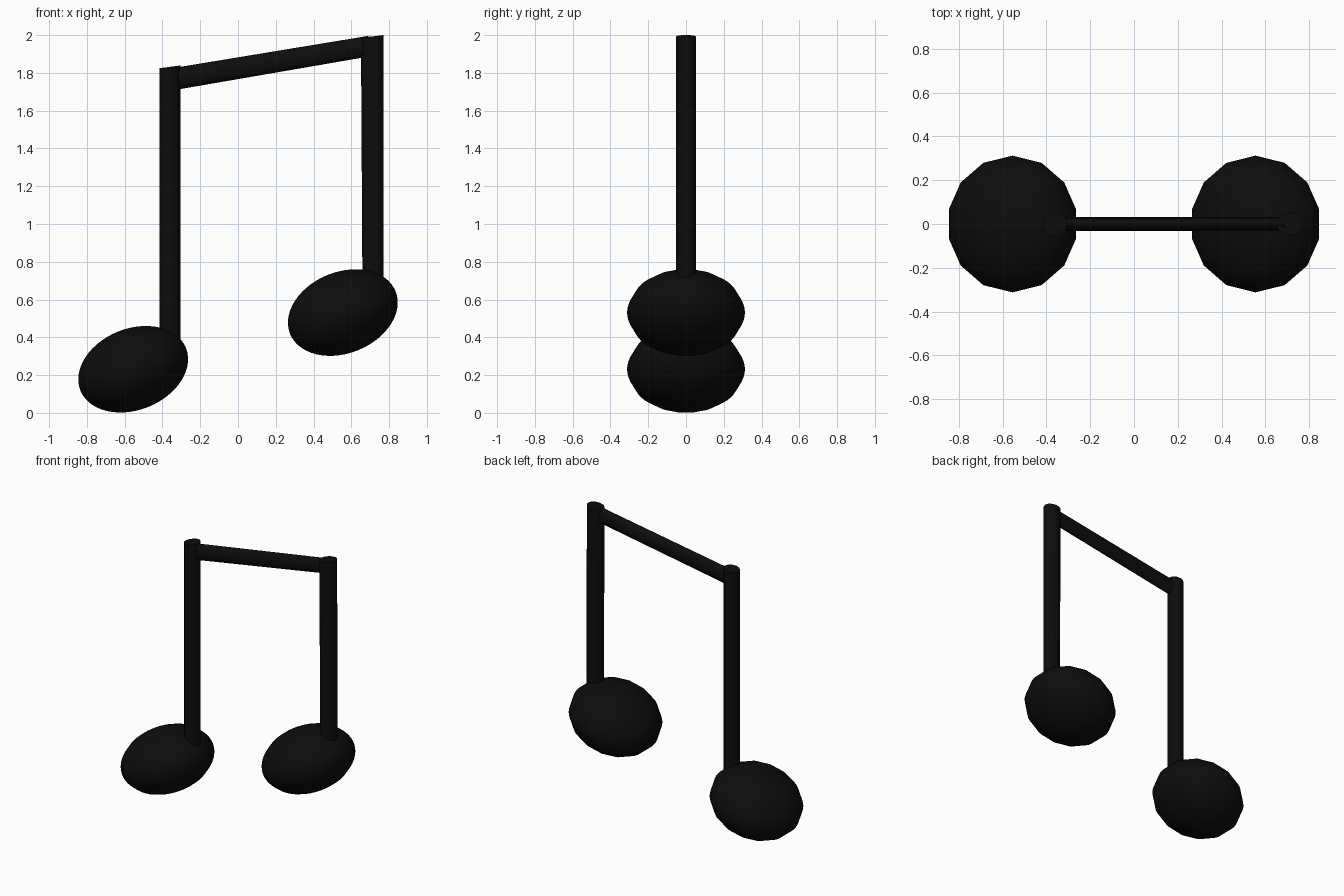
import bpy, bmesh
from math import radians, cos, sin, pi

if "Cube" in bpy.data.objects:
    bpy.data.objects.remove(bpy.data.objects["Cube"])

black = bpy.data.materials.new("black")
black.diffuse_color = (0.004, 0.004, 0.004, 1)
black.use_nodes = True
black.node_tree.nodes["Principled BSDF"].inputs["Base Color"].default_value = black.diffuse_color


def tube(name, ring_a, ring_b):
    """Closed tube between two rings of equal length."""
    bm = bmesh.new()
    a = [bm.verts.new(p) for p in ring_a]
    b = [bm.verts.new(p) for p in ring_b]
    n = len(a)
    for i in range(n):
        j = (i + 1) % n
        bm.faces.new((a[i], a[j], b[j], b[i]))
    bm.faces.new(a[::-1])
    bm.faces.new(b)
    bmesh.ops.recalc_face_normals(bm, faces=bm.faces)
    mesh = bpy.data.meshes.new(name)
    bm.to_mesh(mesh)
    bm.free()
    ob = bpy.data.objects.new(name, mesh)
    bpy.context.collection.objects.link(ob)
    finish(ob)


def finish(ob):
    ob.data.materials.append(black)
    bpy.ops.object.select_all(action='DESELECT')
    ob.select_set(True)
    bpy.context.view_layer.objects.active = ob
    bpy.ops.object.shade_smooth_by_angle(angle=radians(40))


def ring_flat(x, z, rx, ry, slope=0.0, n=12):
    pts = []
    for i in range(n):
        t = 2 * pi * i / n
        dx = rx * cos(t)
        pts.append((x + dx, ry * sin(t), z + slope * dx))
    return pts


def ring_upright(x, z, ry, rz, n=12):
    return [(x, ry * sin(2 * pi * i / n), z + rz * cos(2 * pi * i / n)) for i in range(n)]


# Tilted oval note heads, 14 sided around their short axis
for side, x, z in (("left", -0.555, 0.231), ("right", 0.555, 0.531)):
    bpy.ops.mesh.primitive_uv_sphere_add(segments=14, ring_count=28, radius=1,
                                         location=(x, 0, z),
                                         rotation=(0, radians(-22), 0))
    head = bpy.context.object
    head.name = side + "_note_head"
    head.scale = (0.309, 0.312, 0.215)
    finish(head)

# Stems with slanted tops
tube("left_stem", ring_flat(-0.36, 0.32, 0.055, 0.053),
     ring_flat(-0.36, 1.832, 0.055, 0.053, 0.13))
tube("right_stem", ring_flat(0.715, 0.62, 0.056, 0.053),
     ring_flat(0.711, 1.993, 0.06, 0.053, 0.12))

# Narrow oval beam joining the stems
tube("beam", ring_upright(-0.36, 1.764, 0.031, 0.059),
     ring_upright(0.69, 1.941, 0.031, 0.055))
